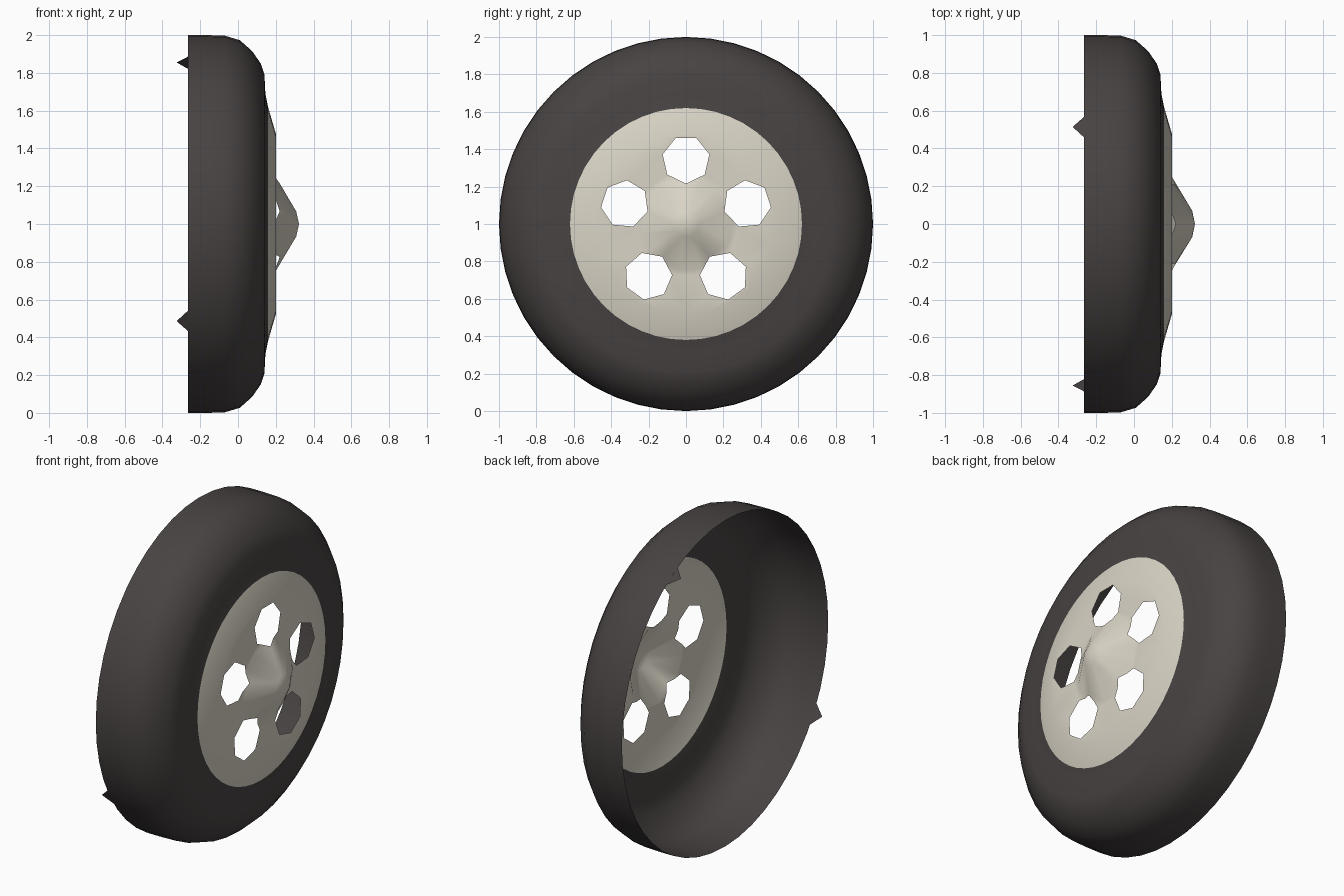
import bpy
from math import sin, cos, pi, radians, hypot
from mathutils import Vector
from mathutils.geometry import delaunay_2d_cdt

cube = bpy.data.objects.get("Cube")
if cube:
    bpy.data.objects.remove(cube)


def material(name, rgb):
    mat = bpy.data.materials.new(name)
    mat.use_nodes = True
    mat.diffuse_color = (*rgb, 1)
    mat.node_tree.nodes["Principled BSDF"].inputs["Base Color"].default_value = (*rgb, 1)
    return mat


def build(name, verts, faces, mat):
    mesh = bpy.data.meshes.new(name)
    mesh.from_pydata(verts, [], faces)
    mesh.materials.append(mat)
    mesh.polygons.foreach_set("use_smooth", [True] * len(faces))
    obj = bpy.data.objects.new(name, mesh)
    bpy.context.collection.objects.link(obj)
    obj.location.z = 1
    return obj


def polar(x, r, a):
    return (x, r * cos(a), r * sin(a))


def ring(r, count, centre=(0, 0), phase=0.0):
    return [Vector((centre[0] + r * cos(phase + 2 * pi * i / count),
                    centre[1] + r * sin(phase + 2 * pi * i / count))) for i in range(count)]


rubber = material("dark rubber", (0.066, 0.056, 0.056))
cream = material("cream metal", (0.70, 0.66, 0.565))

# Tyre: open-backed shell revolved about x, profile points are (x, radius)
SEG = 48
profile = [(-0.265, 1.0), (-0.16, 1.0), (-0.07, 0.997), (0.01, 0.973), (0.075, 0.915),
           (0.12, 0.85), (0.14, 0.79), (0.145, 0.69), (0.159, 0.62)]
verts = [polar(x, r, 2 * pi * i / SEG) for x, r in profile for i in range(SEG)]
faces = []
for j in range(len(profile) - 1):
    for i in range(SEG):
        k = (i + 1) % SEG
        faces.append((j * SEG + i, j * SEG + k, (j + 1) * SEG + k, (j + 1) * SEG + i))
build("tyre", verts, faces, rubber)

# Two small pointed tabs on the back edge of the tyre
for name, angle in (("upper_tab", radians(59)), ("lower_tab", radians(211))):
    half = 0.065
    tab = [polar(-0.263, 0.998, angle + half), polar(-0.263, 0.998, angle - half),
           polar(-0.325, 0.998, angle)]
    build(name, tab, [(0, 1, 2)], rubber)

# Wheel disc: flat layout of rings and five holes, then raised to the dished profile
rings = [(0.62, 48), (0.48, 24), (0.25, 15), (0.07, 10)]
dish = [(0.0, 0.323), (0.07, 0.308), (0.25, 0.2), (0.48, 0.2), (0.62, 0.159)]


def dish_x(r):
    for (r0, x0), (r1, x1) in zip(dish, dish[1:]):
        if r <= r1:
            return x0 + (x1 - x0) * (r - r0) / (r1 - r0)
    return dish[-1][1]


points, edges, holes = [Vector((0, 0))], [], []


def add_loop(loop):
    start, n = len(points), len(loop)
    points.extend(loop)
    edges.extend((start + i, start + (i + 1) % n) for i in range(n))
    return list(range(start, start + n))


for r, count in rings:
    add_loop(ring(r, count))
for i in range(5):
    a = pi / 2 + i * 2 * pi / 5
    holes.append(add_loop(ring(0.128, 7, (0.344 * cos(a), 0.344 * sin(a)), a + pi)))

flat, _, tris, _, _, sources = delaunay_2d_cdt(points, edges, holes, 0, 1e-5)
kept = [t for t, source in zip(tris, sources) if not source]
used = sorted({v for t in kept for v in t})
index = {v: n for n, v in enumerate(used)}
disc_verts = [(dish_x(hypot(*flat[v])), flat[v][0], flat[v][1]) for v in used]
build("wheel_disc", disc_verts, [[index[v] for v in t] for t in kept], cream)
